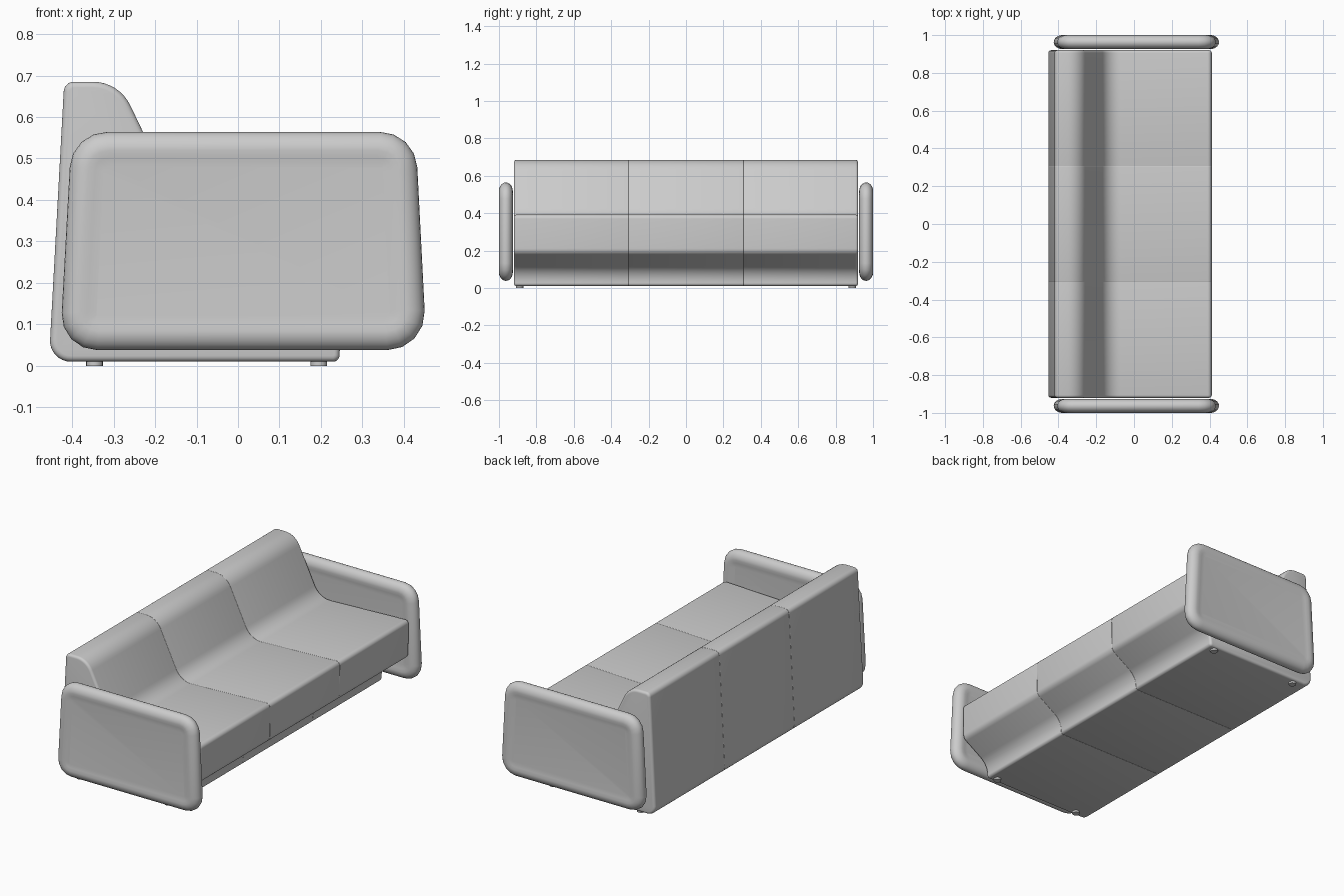
import bpy, bmesh, math
from mathutils import Vector

if "Cube" in bpy.data.objects:
    bpy.data.objects.remove(bpy.data.objects["Cube"])


def rounded(corners, segs):
    """Counter-clockwise outline from (x, z, radius) corners."""
    pts, n = [], len(corners)
    for i, (x, z, r) in enumerate(corners):
        p = Vector((x, z))
        a = (Vector(corners[i - 1][:2]) - p).normalized()
        b = (Vector(corners[(i + 1) % n][:2]) - p).normalized()
        half = a.angle(b) / 2
        centre = p + (a + b).normalized() * (r / math.sin(half))
        t = r / math.tan(half)
        v0, v1 = p + a * t - centre, p + b * t - centre
        turn = v0.angle_signed(v1)
        for k in range(segs + 1):
            ang = -turn * k / segs
            c, s = math.cos(ang), math.sin(ang)
            pts.append(centre + Vector((v0.x * c - v0.y * s, v0.x * s + v0.y * c)))
    return pts


def inset(pts, d):
    out, n = [], len(pts)
    for i, p in enumerate(pts):
        e0 = (p - pts[i - 1]).normalized()
        e1 = (pts[(i + 1) % n] - p).normalized()
        n0, n1 = Vector((-e0.y, e0.x)), Vector((-e1.y, e1.x))
        m = (n0 + n1).normalized()
        out.append(p + m * (d / max(m.dot(n0), 0.5)))
    return out


def loft(name, outline, rings, angle=35):
    """Skin the outline along y; rings are (inset, y) pairs."""
    bm = bmesh.new()
    loops = [[bm.verts.new((p.x, y, p.y)) for p in inset(outline, d)] for d, y in rings]
    n = len(outline)
    for a, b in zip(loops, loops[1:]):
        for i in range(n):
            j = (i + 1) % n
            bm.faces.new((a[i], a[j], b[j], b[i]))
    bm.faces.new(loops[0])
    bm.faces.new(loops[-1][::-1])
    bmesh.ops.recalc_face_normals(bm, faces=bm.faces)
    me = bpy.data.meshes.new(name)
    bm.to_mesh(me)
    bm.free()
    ob = bpy.data.objects.new(name, me)
    bpy.context.collection.objects.link(ob)
    bpy.ops.object.select_all(action='DESELECT')
    ob.select_set(True)
    bpy.context.view_layer.objects.active = ob
    bpy.ops.object.shade_smooth_by_angle(angle=math.radians(angle))
    return ob


def edge_round(r, steps=4):
    """(inset, depth) pairs from the cap to the side."""
    return [(r * (1 - math.sin(a)), r * (1 - math.cos(a)))
            for a in (math.pi / 2 * k / steps for k in range(steps + 1))]


# Three seat modules: one side profile with seat, back and recessed base
profile = rounded([(-0.456, 0.01, 0.05), (0.245, 0.01, 0.016), (0.245, 0.085, 0.10),
                   (0.41, 0.19, 0.04), (0.412, 0.393, 0.022), (-0.137, 0.372, 0.10),
                   (-0.287, 0.685, 0.10), (-0.419, 0.685, 0.025)], 8)
W = 1.84 / 3
for k, name in enumerate(("seat_module_near", "seat_module_middle", "seat_module_far")):
    y0, y1 = -0.92 + k * W, -0.92 + (k + 1) * W
    lo = edge_round(0.014 if k == 0 else 0.0015)
    hi = edge_round(0.014 if k == 2 else 0.0015)
    loft(name, profile, [(d, y0 + t) for d, t in lo] + [(d, y1 - t) for d, t in reversed(hi)])

# Padded side arms with a full rounded rim and slightly sunken panel
arm = rounded([(-0.43, 0.038, 0.085), (0.455, 0.038, 0.09),
               (0.428, 0.564, 0.09), (-0.401, 0.564, 0.09)], 4)
H, RIM = 0.037, 0.045
half = [(0.082, H - 0.005), (0.062, H - 0.003)]
half += [(RIM * (1 - math.cos(a)), H * math.sin(a))
         for a in (math.pi / 2 * k / 6 for k in range(6, 0, -1))]
for name, yc in (("arm_near", -0.963), ("arm_far", 0.963)):
    loft(name, arm, [(d, yc - t) for d, t in half] + [(0, yc)] +
         [(d, yc + t) for d, t in reversed(half)], 60)

# Low disc feet
for x in (-0.346, 0.195):
    for y in (-0.89, 0.89):
        bpy.ops.mesh.primitive_cylinder_add(vertices=20, radius=0.02, depth=0.014,
                                            location=(x, y, 0.007))
        bpy.context.object.name = "foot"
        bpy.ops.object.shade_smooth_by_angle(angle=math.radians(35))
